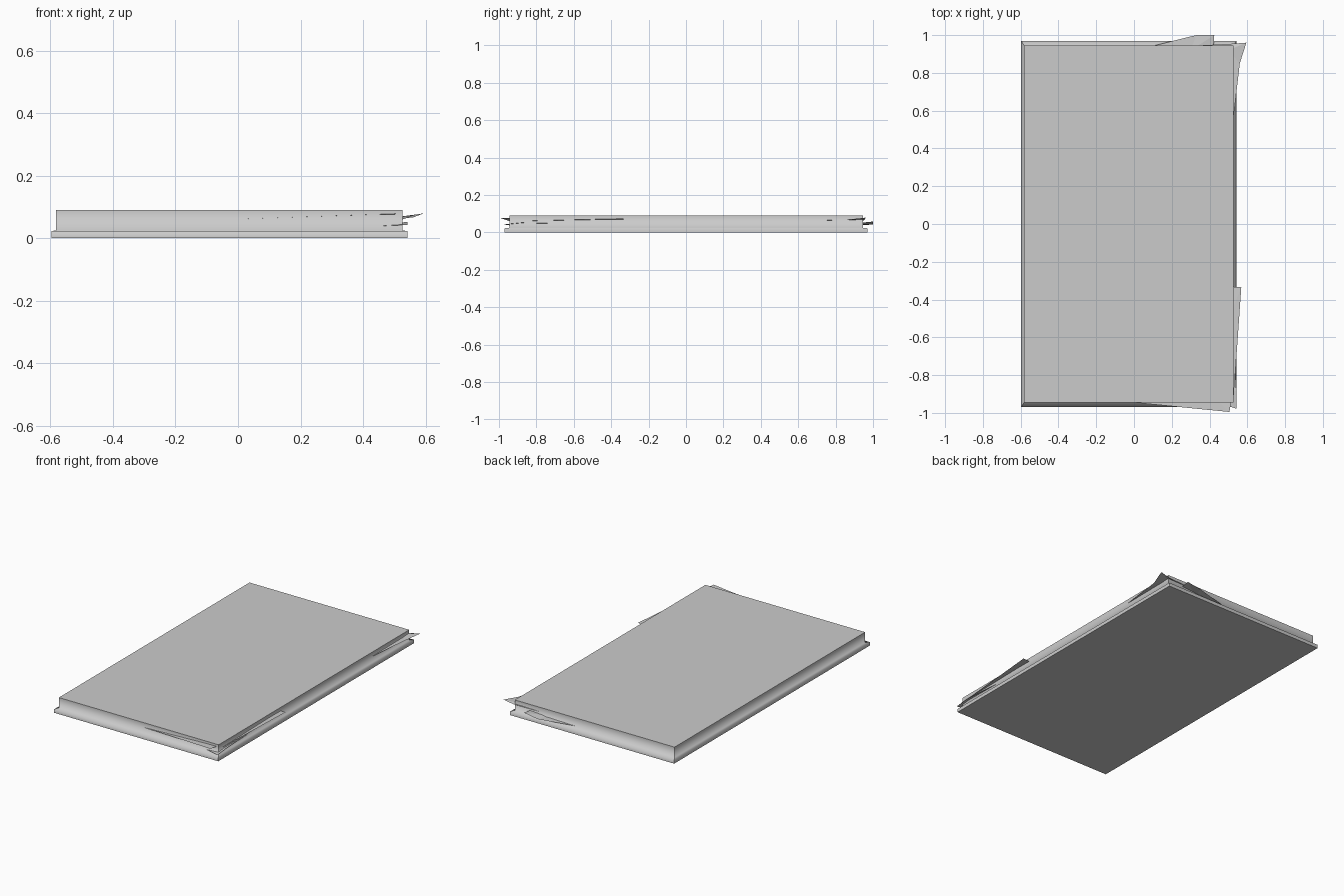
import bpy, bmesh

if "Cube" in bpy.data.objects:
    bpy.data.objects.remove(bpy.data.objects["Cube"])

def make_object(name, bm):
    mesh = bpy.data.meshes.new(name)
    bm.to_mesh(mesh)
    bm.free()
    ob = bpy.data.objects.new(name, mesh)
    bpy.context.collection.objects.link(ob)
    return ob

# Slab of stacked pages on a wider flanged base: (x0, x1, y half, z) rings
rings = [(-0.597, 0.542, 0.97, 0.0), (-0.597, 0.542, 0.97, 0.022),
         (-0.582, 0.527, 0.945, 0.025), (-0.582, 0.527, 0.945, 0.09)]
bm = bmesh.new()
loops = [[bm.verts.new((x, y, z)) for x, y in ((x0, -h), (x1, -h), (x1, h), (x0, h))]
         for x0, x1, h, z in rings]
bm.faces.new(loops[0][::-1])
bm.faces.new(loops[-1])
for a, b in zip(loops, loops[1:]):
    for i in range(4):
        j = (i + 1) % 4
        bm.faces.new((a[i], a[j], b[j], b[i]))
soft = set(loops[1]), set(loops[2])
for f in bm.faces:
    f.smooth = True
for e in bm.edges:
    e.smooth = any(set(e.verts) <= s for s in soft)   # only the ledge is softened
make_object("page_stack", bm)

# Loose sheets poking out of the stack
def sheet(name, points):
    bm = bmesh.new()
    verts = [bm.verts.new(p) for p in points]
    for i in range(1, len(verts) - 1):
        bm.faces.new((verts[0], verts[i], verts[i + 1]))
    make_object(name, bm)

sheet("back_right_sheet", [(0.50, 0.92, 0.066), (0.525, 0.55, 0.063), (0.56, 0.85, 0.066),
                           (0.595, 0.96, 0.079), (0.53, 0.955, 0.066), (0.32, 0.944, 0.062)])
sheet("back_sheet", [(0.30, 0.92, 0.042), (0.42, 0.92, 0.05), (0.425, 1.0, 0.058),
                     (0.33, 1.0, 0.043), (0.10, 0.943, 0.038)])
sheet("front_sheet", [(0.40, -0.90, 0.074), (-0.02, -0.943, 0.060),
                      (0.505, -0.995, 0.078), (0.525, -0.88, 0.074)])
sheet("front_right_low_sheet", [(0.46, -0.90, 0.042), (0.44, -0.943, 0.038),
                                (0.542, -0.978, 0.042), (0.542, -0.88, 0.052),
                                (0.525, -0.60, 0.046)])
sheet("right_sheet", [(0.50, -0.50, 0.066), (0.527, -0.92, 0.060),
                      (0.568, -0.335, 0.074), (0.50, -0.33, 0.064)])
